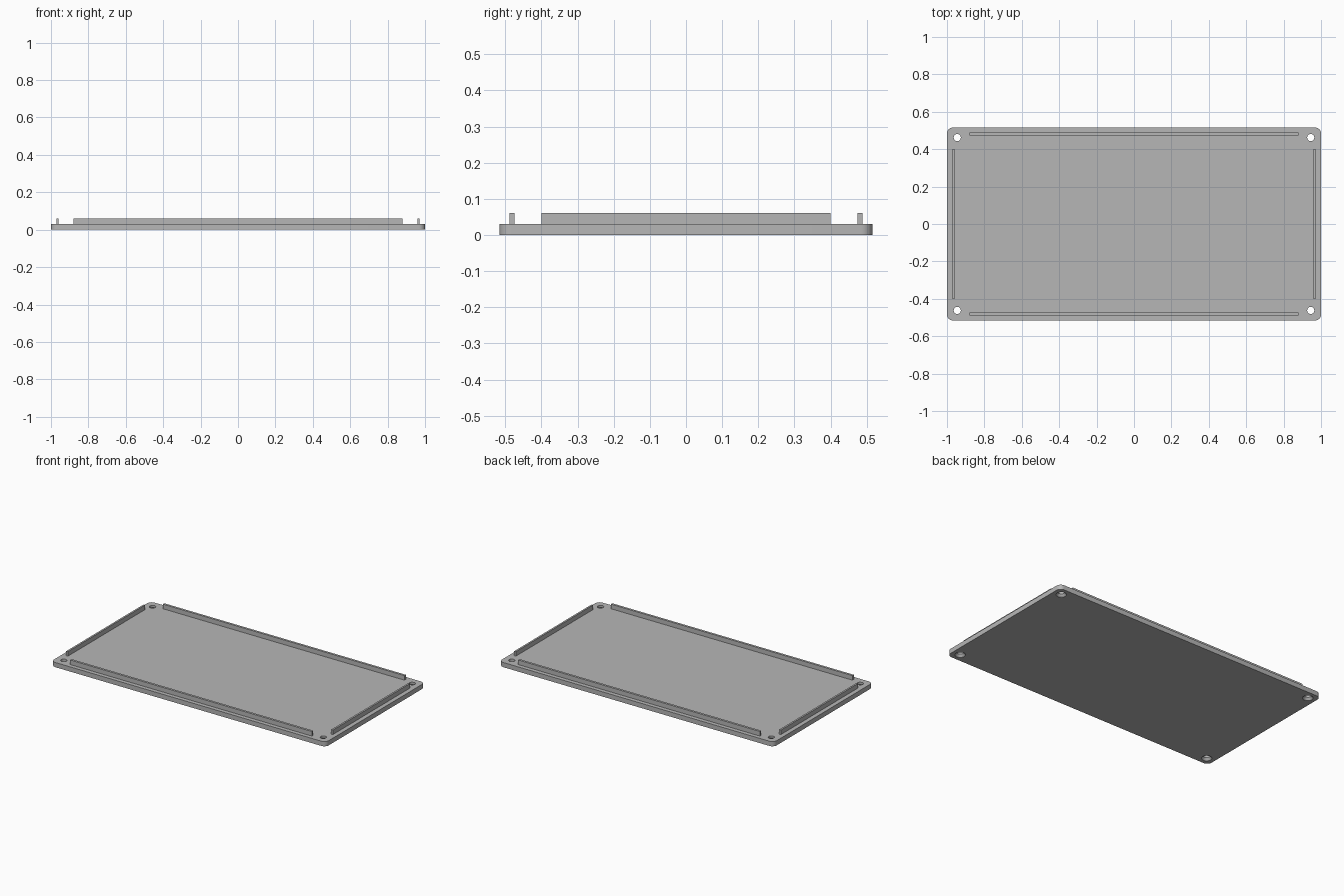
import bpy, bmesh, math
from mathutils import Matrix

old = bpy.data.objects.get("Cube")
if old:
    bpy.data.objects.remove(old, do_unlink=True)

HALF_X, HALF_Y, THICK, TOP = 1.0, 0.516, 0.031, 0.061
CORNER = 0.032

grey = bpy.data.materials.new("plain grey")
grey.use_nodes = True
grey.diffuse_color = (0.47, 0.47, 0.47, 1)
grey.node_tree.nodes["Principled BSDF"].inputs["Base Color"].default_value = grey.diffuse_color


def make_object(name, bm):
    bmesh.ops.recalc_face_normals(bm, faces=bm.faces)
    mesh = bpy.data.meshes.new(name)
    bm.to_mesh(mesh)
    bm.free()
    mesh.materials.append(grey)
    obj = bpy.data.objects.new(name, mesh)
    bpy.context.collection.objects.link(obj)
    return obj


def box(name, x0, x1, y0, y1, z0, z1):
    bm = bmesh.new()
    centre = ((x0 + x1) / 2, (y0 + y1) / 2, (z0 + z1) / 2)
    bmesh.ops.create_cube(bm, size=1, matrix=Matrix.Translation(centre)
                          @ Matrix.Diagonal((x1 - x0, y1 - y0, z1 - z0, 1)))
    return make_object(name, bm)


# Base plate with rounded vertical corners
bm = bmesh.new()
outline = []
for i, (sx, sy) in enumerate([(1, 1), (-1, 1), (-1, -1), (1, -1)]):
    for k in range(9):
        a = math.pi / 2 * (i + k / 8)
        outline.append(bm.verts.new((sx * (HALF_X - CORNER) + CORNER * math.cos(a),
                                     sy * (HALF_Y - CORNER) + CORNER * math.sin(a), 0)))
face = bm.faces.new(outline)
extruded = bmesh.ops.extrude_face_region(bm, geom=[face])["geom"]
bmesh.ops.translate(bm, vec=(0, 0, THICK),
                    verts=[g for g in extruded if isinstance(g, bmesh.types.BMVert)])
plate = make_object("base_plate", bm)

# Screw holes, countersunk from below: a turned profile at each corner
profile = [(0.031, -0.01), (0.031, 0.001), (0.019, 0.016), (0.019, THICK + 0.01)]
SIDES = 32
bm = bmesh.new()
for sx in (-1, 1):
    for sy in (-1, 1):
        rings = [[bm.verts.new((sx * 0.945 + r * math.cos(2 * math.pi * k / SIDES),
                                sy * 0.462 + r * math.sin(2 * math.pi * k / SIDES), z))
                  for k in range(SIDES)] for r, z in profile]
        for lower, upper in zip(rings, rings[1:]):
            for k in range(SIDES):
                n = (k + 1) % SIDES
                bm.faces.new((lower[k], lower[n], upper[n], upper[k]))
        bm.faces.new(rings[0])
        bm.faces.new(rings[-1])
cutter = make_object("hole_cutter", bm)
cutter.hide_render = True

cut = plate.modifiers.new("screw_holes", "BOOLEAN")
cut.operation, cut.solver, cut.object = "DIFFERENCE", "EXACT", cutter
bpy.ops.object.select_all(action="DESELECT")
plate.select_set(True)
bpy.context.view_layer.objects.active = plate
bpy.ops.object.modifier_apply(modifier=cut.name)
bpy.data.objects.remove(cutter, do_unlink=True)
bpy.ops.object.shade_smooth_by_angle(angle=math.radians(30))

# Locating rails on the top, slightly sunk into the plate
LOW = THICK - 0.002
box("front_rail", -0.88, 0.88, -0.489, -0.474, LOW, TOP)
box("back_rail", -0.88, 0.88, 0.474, 0.489, LOW, TOP)
box("right_rail", -0.971, -0.959, -0.4, 0.4, LOW, TOP)
box("left_rail", 0.959, 0.971, -0.4, 0.4, LOW, TOP)
